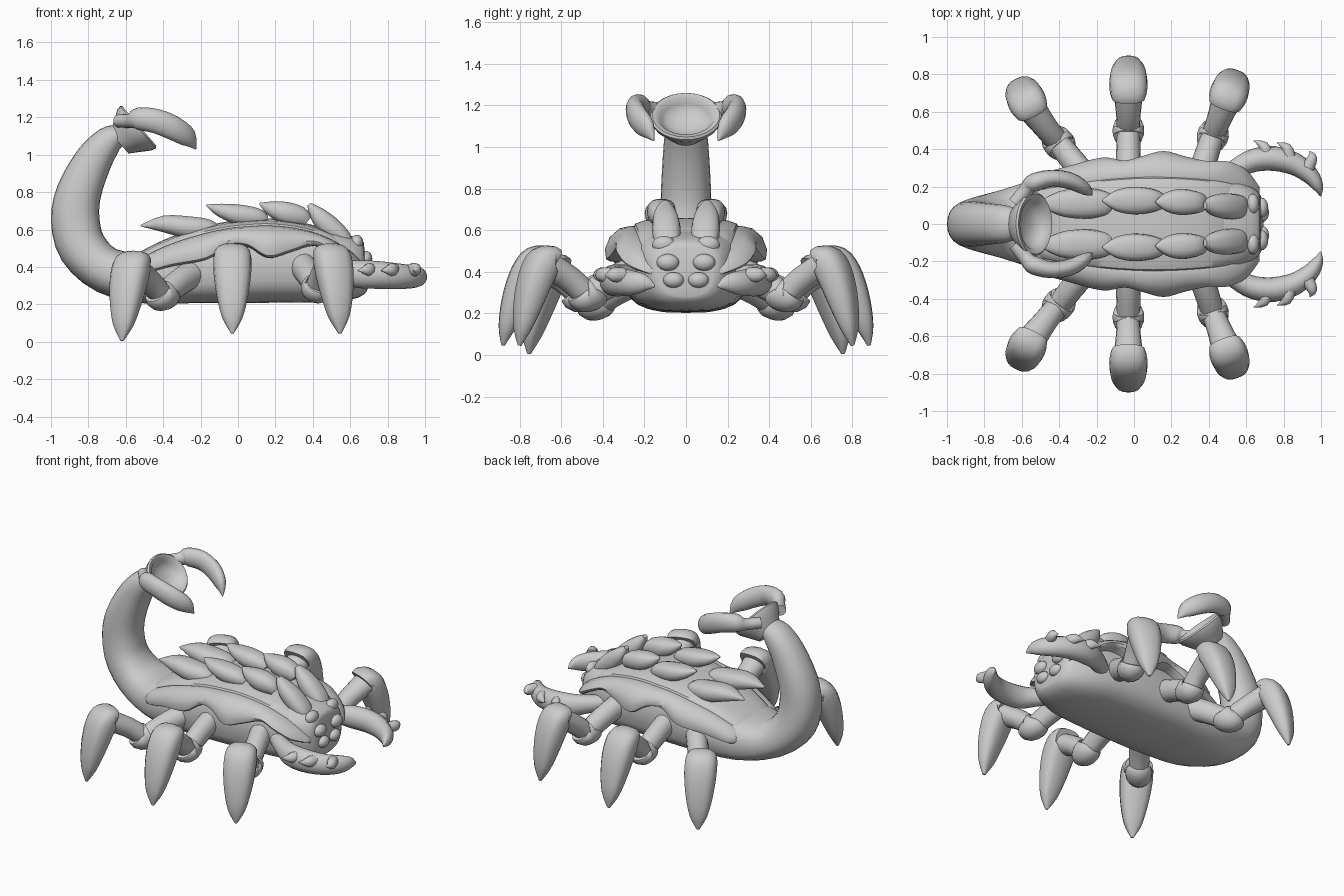
import bpy, bmesh, math
from mathutils import Vector

MAT = bpy.data.materials.new("plain_grey")
MAT.diffuse_color = (0.6, 0.6, 0.6, 1)


def finish(name, bm, angle=50):
    bmesh.ops.recalc_face_normals(bm, faces=bm.faces[:])
    me = bpy.data.meshes.new(name)
    bm.to_mesh(me)
    bm.free()
    me.materials.append(MAT)
    ob = bpy.data.objects.new(name, me)
    bpy.context.collection.objects.link(ob)
    bpy.ops.object.select_all(action='DESELECT')
    ob.select_set(True)
    bpy.context.view_layer.objects.active = ob
    bpy.ops.object.shade_smooth_by_angle(angle=math.radians(angle))
    return ob


def refine(rows, n):
    """Catmull-Rom interpolation between rows of numbers."""
    out = []
    for i in range(len(rows) - 1):
        a, b, c, d = (rows[max(i - 1, 0)], rows[i], rows[i + 1], rows[min(i + 2, len(rows) - 1)])
        for k in range(n):
            t = k / n
            out.append([0.5 * (2 * q + (r - p) * t + (2 * p - 5 * q + 4 * r - s) * t * t
                               + (3 * q - p - 3 * r + s) * t ** 3) for p, q, r, s in zip(a, b, c, d)])
    return out + [list(rows[-1])]


def tube(name, rows, side=(0, 1, 0), sides=16, n=3, power=1.0, axis=None, angle=50):
    """Sweep rounded sections along rows of (x, y, z, half width, half height[, power])."""
    rows = refine(rows, n)
    bm = bmesh.new()
    rings = []
    for i, (x, y, z, w, h, *own) in enumerate(rows):
        p = own[0] if own else power
        a, b = rows[max(i - 1, 0)], rows[min(i + 1, len(rows) - 1)]
        t = Vector(axis) if axis else Vector(b[:3]) - Vector(a[:3])
        t.normalize()
        u = Vector(side)
        u = (u - t * u.dot(t)).normalized()
        v = t.cross(u)
        ring = []
        for k in range(sides):
            ang = 2 * math.pi * k / sides
            c, s = math.cos(ang), math.sin(ang)
            c = math.copysign(abs(c) ** p, c)
            s = math.copysign(abs(s) ** p, s)
            ring.append(bm.verts.new(Vector((x, y, z)) + u * c * max(w, .002) + v * s * max(h, .002)))
        rings.append(ring)
    for r, q in zip(rings, rings[1:]):
        for k in range(sides):
            j = (k + 1) % sides
            bm.faces.new((r[k], r[j], q[j], q[k]))
    bm.faces.new(rings[0])
    bm.faces.new(rings[-1])
    return finish(name, bm, angle)


def flip(rows, s):
    return [(r[0], r[1] * s, *r[2:]) for r in rows]


# body flowing into the raised tail
tube("body_and_tail", [
    (.685, 0, .39, .13, .11, .8), (.65, 0, .39, .185, .155, .7), (.5, 0, .4, .255, .19, .65),
    (.25, 0, .41, .29, .2, .65), (0, 0, .405, .295, .2, .65), (-.25, 0, .375, .285, .17, .65),
    (-.5, 0, .345, .245, .14, .7), (-.7, 0, .38, .185, .125, .85), (-.83, 0, .5, .145, .13, .9),
    (-.87, 0, .65, .125, .13, .9), (-.85, 0, .8, .12, .12, .9), (-.77, 0, .975, .11, .10, .9),
    (-.69, 0, 1.075, .1, .078, .9), (-.635, 0, 1.1, .085, .06, 1)], sides=24)

# back shell: (x, ridge y, ridge z, rim y, rim z)
shell = refine([
    (-.55, .15, .42, .22, .37), (-.5, .18, .46, .265, .365), (-.35, .21, .53, .31, .405),
    (-.17, .235, .585, .355, .44), (-.05, .245, .61, .34, .51), (.05, .25, .62, .365, .51),
    (.16, .25, .625, .39, .45), (.28, .245, .615, .36, .48), (.4, .235, .59, .335, .515),
    (.5, .22, .55, .335, .48), (.6, .19, .49, .29, .42), (.67, .15, .42, .2, .39)], 4)
bm = bmesh.new()
rings = []
for x, yr, zr, yo, zo in shell:
    dy, dz = yo - yr, zr - zo
    half = [(yr * .45, zr + .03), (yr * .8, zr + .022), (yr - .006, zr + .006), (yr, zr - .006),
            (yr + .012, zr - .004), (yr + dy * .5, zr - dz * .1), (yr + dy * .85, zr - dz * .36),
            (yo, zr - dz * .68), (yo - .006, zo + .01), (yo - .025, zo), (yr * .85, zo - .005)]
    prof = [(-y, z) for y, z in reversed(half)] + [(0, zr + .034)] + half
    rings.append([bm.verts.new((x, y, z)) for y, z in prof])
for r, q in zip(rings, rings[1:]):
    for k in range(len(r)):
        j = (k + 1) % len(r)
        bm.faces.new((r[k], r[j], q[j], q[k]))
bm.faces.new(rings[0])
bm.faces.new(rings[-1])
finish("back_shell", bm, 40)

# hollow cup at the end of the tail
N = Vector((.76, 0, .65))
C = Vector((-.535, 0, 1.147))
cup = [(-.13, .5), (-.07, .76), (-.025, .96), (0, 1), (.01, .94), (.004, .8), (-.025, .7),
       (-.05, .52), (-.06, .25), (-.062, .02)]
tube("tail_cup", [(*(C + N * d), .172 * r, .148 * r) for d, r in cup],
     axis=N, n=1, sides=28)

# back plates: (front-to-tip path per pair)
plates = [
    [(-.11, .11, .585, .04, .03), (-.16, .11, .6, .068, .055), (-.27, .11, .612, .082, .06),
     (-.4, .11, .63, .065, .045), (-.52, .11, .62, .004, .004)],
    [(.14, .12, .645, .045, .035), (.1, .125, .665, .062, .05), (0, .125, .68, .074, .055),
     (-.1, .125, .705, .054, .035), (-.17, .125, .73, .004, .004)],
    [(.365, .11, .645, .046, .035), (.33, .115, .67, .06, .055), (.25, .118, .69, .07, .06),
     (.17, .118, .715, .05, .038), (.115, .118, .74, .004, .004)],
    [(.585, .09, .525, .055, .035), (.55, .092, .565, .066, .05), (.48, .096, .625, .068, .058),
     (.42, .1, .685, .052, .042), (.38, .1, .735, .02, .012)]]

# legs: hip, knee, ankle and claw tip in plan, with a height shift
legs = {"rear": ((-.25, .24), (-.4, .43), (-.55, .61), (-.62, .755), -.04),
        "middle": ((-.03, .22), (-.03, .5), (-.03, .68), (-.03, .88), 0),
        "front": ((.35, .25), (.42, .47), (.49, .65), (.545, .80), 0)}

for s, tag in ((1, "left"), (-1, "right")):
    for i, p in enumerate(plates):
        tube(f"back_plate_{i + 1}_{tag}", flip(p, s), sides=14, power=.8)

    for name, (hip, knee, ankle, tip, dz) in legs.items():
        H, K, A, T = (Vector((p[0], p[1] * s, 0)) for p in (hip, knee, ankle, tip))
        out = (T - A).normalized()
        wide = (-out.y, out.x, 0)

        def at(p, z, w, h):
            return (p.x, p.y, z + dz, w, h)
        # thigh, knee collar, shin
        tube(f"{name}_thigh_{tag}", [at(H, .4, .07, .075), at(H.lerp(K, .5), .35, .066, .072),
                                     at(K, .285, .062, .065)], wide)
        tube(f"{name}_knee_{tag}", [at(K.lerp(H, .16), .31, .066, .065), at(K.lerp(H, .1), .295, .082, .08),
                                    at(K.lerp(A, .14), .285, .082, .08), at(K.lerp(A, .24), .30, .066, .065)], wide)
        tube(f"{name}_shin_{tag}", [at(K, .28, .062, .062), at(K.lerp(A, .5), .365, .066, .064),
                                    at(A.lerp(T, .2), .44, .082, .07)], wide)
        # big hooked claw foot
        claw = [(-.02, .452, .09, .066), (.08, .458, .097, .07), (.27, .437, .102, .08), (.5, .36, .1, .078),
                (.73, .245, .084, .064), (.91, .13, .055, .04), (1, .045, .008, .008)]
        tube(f"{name}_claw_{tag}", [at(A.lerp(T, f), z, w, h) for f, z, w, h in claw], wide, sides=16, power=.75)

    # front pincers with thorns
    arm = [(.45, .22, .385, .05, .05), (.55, .295, .375, .06, .055), (.64, .34, .362, .074, .062),
           (.75, .35, .357, .074, .066), (.86, .32, .35, .068, .06), (.94, .262, .347, .06, .048),
           (.983, .2, .345, .042, .03), (.998, .15, .33, .006, .004)]
    tube(f"pincer_{tag}", flip(arm, s), (0, 0, 1))
    for i, (x, y, tx, ty) in enumerate([(.71, .37, .64, .445), (.83, .36, .765, .435), (.93, .3, .94, .39)]):
        thorn = [(x, y, .385, .035, .035), ((x + tx) / 2 + .018, (y + ty) / 2 + .01, .385, .033, .028),
                 (tx, ty, .38, 0, 0)]
        tube(f"pincer_thorn_{i + 1}_{tag}", flip(thorn, s), (0, 0, 1), sides=10)

    # tail hooks beside the cup
    hook = [(-.64, .11, 1.18, .035, .035), (-.57, .19, 1.182, .04, .04), (-.535, .22, 1.192, .06, .05),
            (-.44, .245, 1.18, .065, .045), (-.34, .23, 1.14, .065, .045), (-.265, .19, 1.09, .052, .034),
            (-.225, .155, 1.03, .003, .003)]
    tube(f"tail_hook_{tag}", flip(hook, s), (0, 0, 1))

    # three eyes per side
    for i, (x, y, z, r) in enumerate([(.635, .106, .53, .056), (.683, .087, .445, .054), (.687, .06, .36, .05)]):
        bm = bmesh.new()
        bmesh.ops.create_uvsphere(bm, u_segments=16, v_segments=10, radius=1)
        for v in bm.verts:
            v.co = (x + v.co.x * .035, s * y + v.co.y * r, z + v.co.z * r * .75)
        finish(f"eye_{i + 1}_{tag}", bm)
